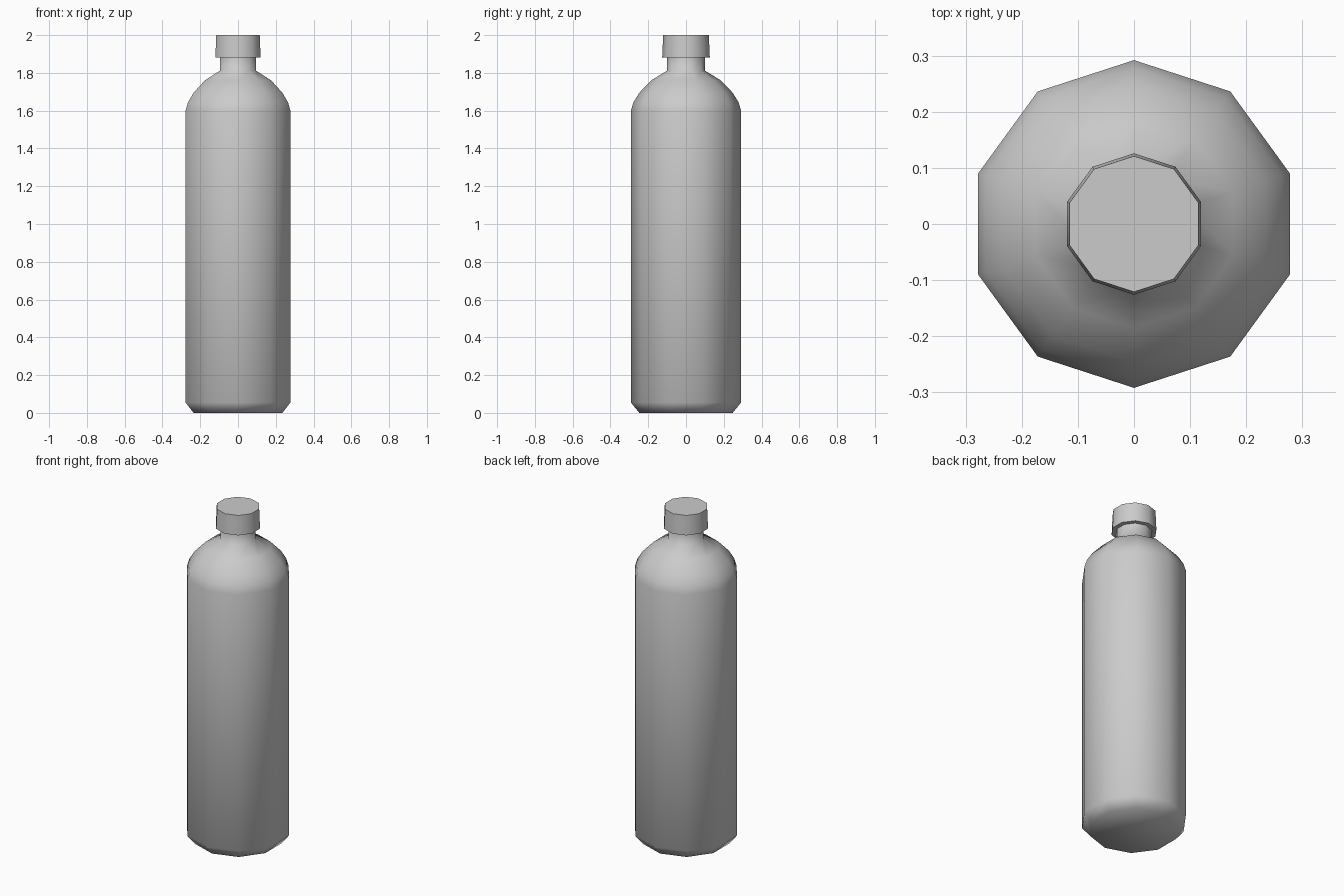
import bpy, bmesh, math

if "Cube" in bpy.data.objects:
    bpy.data.objects.remove(bpy.data.objects["Cube"])

SIDES = 10


def lathe(name, profile, smooth_angle):
    """Revolve (radius, z) points into a closed ten-sided solid."""
    bm = bmesh.new()
    rings = []
    for r, z in profile:
        angles = [math.pi / 2 + 2 * math.pi * i / SIDES for i in range(SIDES)]
        rings.append([bm.verts.new((r * math.cos(a), r * math.sin(a), z)) for a in angles])
    for low, high in zip(rings, rings[1:]):
        for i in range(SIDES):
            j = (i + 1) % SIDES
            bm.faces.new((low[i], low[j], high[j], high[i]))
    bm.faces.new(rings[0][::-1])
    bm.faces.new(rings[-1])
    mesh = bpy.data.meshes.new(name)
    bm.to_mesh(mesh)
    bm.free()
    obj = bpy.data.objects.new(name, mesh)
    bpy.context.collection.objects.link(obj)
    bpy.ops.object.select_all(action='DESELECT')
    obj.select_set(True)
    bpy.context.view_layer.objects.active = obj
    bpy.ops.object.shade_smooth_by_angle(angle=math.radians(smooth_angle))
    return obj


# Bottle: chamfered base, straight wall, rounded shoulder, neck
lathe("bottle_body", [
    (0.247, 0.0), (0.292, 0.055), (0.292, 1.6), (0.278, 1.645),
    (0.247, 1.695), (0.185, 1.76), (0.1, 1.812), (0.1, 1.89),
], 70)

# Cap: slightly tapered, crisp rims
lathe("cap", [(0.126, 1.882), (0.121, 2.0)], 50)
